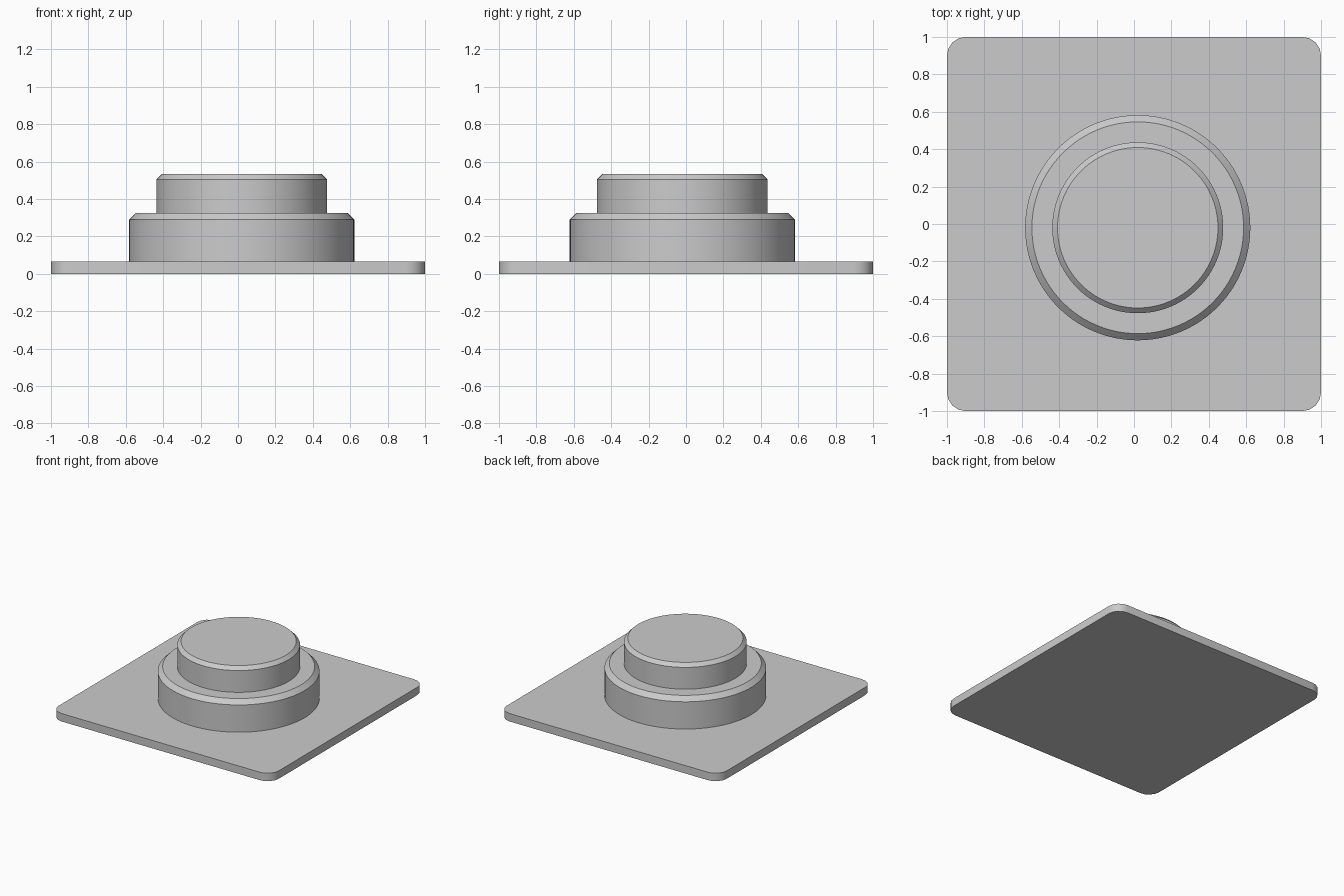
import bpy, bmesh, math

if "Cube" in bpy.data.objects:
    bpy.data.objects.remove(bpy.data.objects["Cube"])

CX, CY = 0.02, -0.02   # shared axis of the round tiers


def finish(name, bm, angle):
    bmesh.ops.recalc_face_normals(bm, faces=bm.faces)
    mesh = bpy.data.meshes.new(name)
    bm.to_mesh(mesh)
    bm.free()
    obj = bpy.data.objects.new(name, mesh)
    bpy.context.collection.objects.link(obj)
    bpy.ops.object.select_all(action='DESELECT')
    obj.select_set(True)
    bpy.context.view_layer.objects.active = obj
    bpy.ops.object.shade_smooth_by_angle(angle=math.radians(angle))
    return obj


def rounded_plate(name, half, radius, height, segments):
    bm = bmesh.new()
    verts = []
    for q in range(4):
        mid = math.pi / 4 + q * math.pi / 2
        cx = math.copysign(half - radius, math.cos(mid))
        cy = math.copysign(half - radius, math.sin(mid))
        for i in range(segments + 1):
            a = (q + i / segments) * math.pi / 2
            verts.append(bm.verts.new((cx + radius * math.cos(a),
                                       cy + radius * math.sin(a), 0)))
    face = bm.faces.new(verts)
    ext = bmesh.ops.extrude_face_region(bm, geom=[face], use_keep_orig=True)
    top = [g for g in ext["geom"] if isinstance(g, bmesh.types.BMVert)]
    bmesh.ops.translate(bm, verts=top, vec=(0, 0, height))
    return finish(name, bm, 30)


def chamfered_disc(name, radius, bottom, top, chamfer, sides=96):
    profile = [(radius, bottom), (radius, top - chamfer), (radius - chamfer, top)]
    bm = bmesh.new()
    rings = [[bm.verts.new((CX + r * math.cos(2 * math.pi * i / sides),
                            CY + r * math.sin(2 * math.pi * i / sides), z))
              for i in range(sides)] for r, z in profile]
    for lo, hi in zip(rings, rings[1:]):
        for i in range(sides):
            j = (i + 1) % sides
            bm.faces.new((lo[i], lo[j], hi[j], hi[i]))
    bm.faces.new(rings[0])
    bm.faces.new(rings[-1])
    return finish(name, bm, 30)


# Square base with rounded corners
rounded_plate("base_plate", 1.0, 0.1, 0.065, 4)
# Two stacked round tiers
chamfered_disc("lower_tier", 0.602, 0.06, 0.325, 0.036)
chamfered_disc("upper_tier", 0.457, 0.32, 0.532, 0.028)
